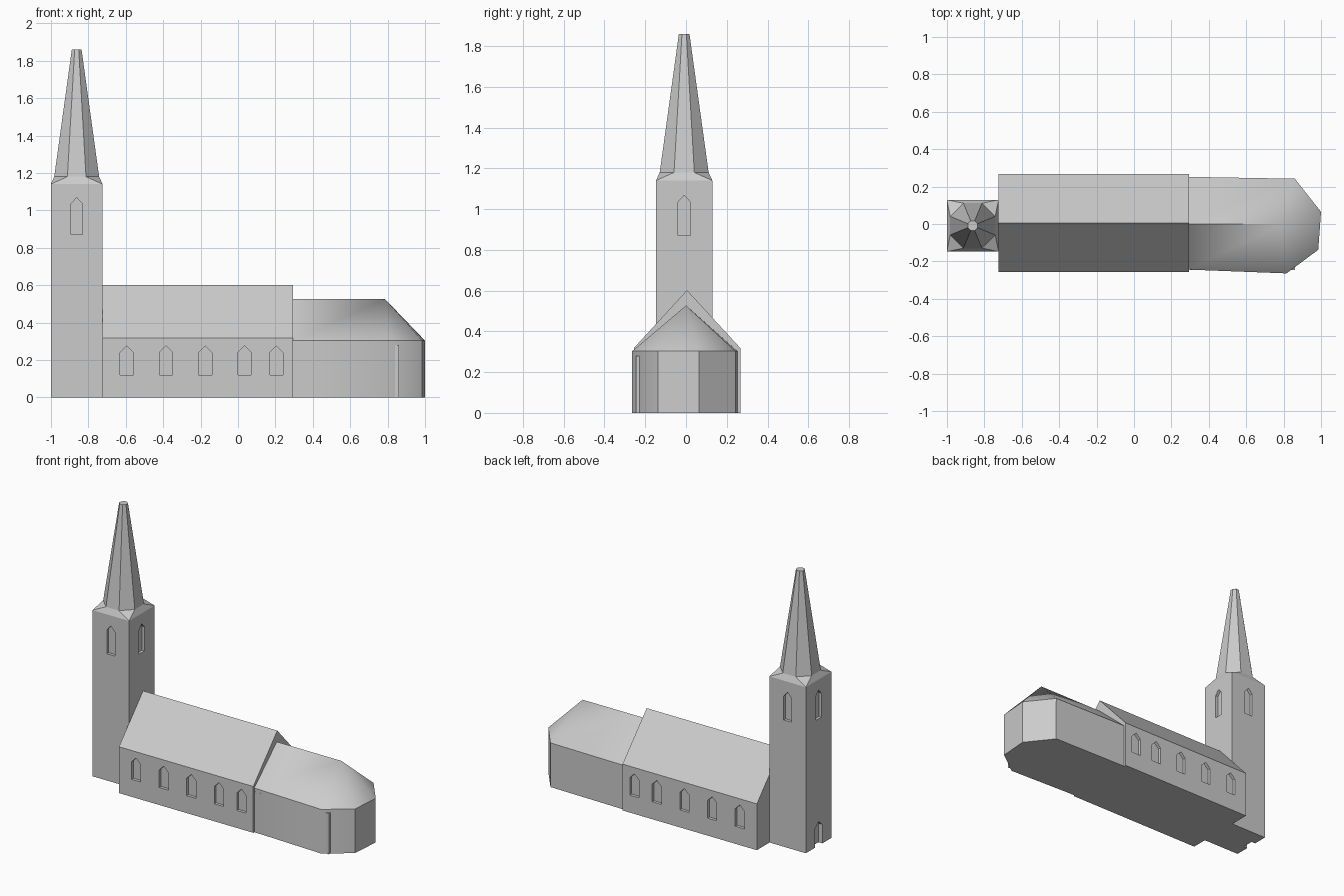
import bpy, bmesh, math
from mathutils import Matrix, Vector

if "Cube" in bpy.data.objects:
    bpy.data.objects.remove(bpy.data.objects["Cube"])

stone = bpy.data.materials.new("grey stone")
stone.diffuse_color = (0.6, 0.6, 0.6, 1)
stone.use_nodes = True
stone.node_tree.nodes["Principled BSDF"].inputs["Base Color"].default_value = stone.diffuse_color


def make(name, verts, faces):
    bm = bmesh.new()
    vs = [bm.verts.new(v) for v in verts]
    for f in faces:
        bm.faces.new([vs[i] for i in f])
    bmesh.ops.recalc_face_normals(bm, faces=bm.faces)
    me = bpy.data.meshes.new(name)
    bm.to_mesh(me)
    bm.free()
    me.materials.append(stone)
    ob = bpy.data.objects.new(name, me)
    bpy.context.collection.objects.link(ob)
    return ob


def prism(name, rings, caps=True):
    """Skin between equal-length rings of points, with end caps."""
    n = len(rings[0])
    faces = [(k * n + i, k * n + (i + 1) % n, (k + 1) * n + (i + 1) % n, (k + 1) * n + i)
             for k in range(len(rings) - 1) for i in range(n)]
    if caps:
        faces += [tuple(range(n)), tuple(range(len(rings) * n - n, len(rings) * n))]
    return make(name, [p for r in rings for p in r], faces)


def box(name, x0, x1, y0, y1, z0, z1):
    return prism(name, [[(x0, y0, z), (x1, y0, z), (x1, y1, z), (x0, y1, z)] for z in (z0, z1)])


def opening(target, x, y, angle, width, z0, shoulder, peak, depth=0.02):
    """Cut a pointed recess into a wall; angle 0 faces -y."""
    w = width / 2
    outline = [(-w, z0), (w, z0), (w, shoulder), (0, peak), (-w, shoulder)]
    m = Matrix.Translation((x, y, 0)) @ Matrix.Rotation(math.radians(angle), 4, 'Z')
    cutter = prism("cutter", [[m @ Vector((a, d, b)) for a, b in outline] for d in (-0.03, depth)])
    cutter.hide_render = True
    mod = target.modifiers.new("opening", 'BOOLEAN')
    mod.operation, mod.solver, mod.object = 'DIFFERENCE', 'EXACT', cutter
    bpy.context.view_layer.objects.active = target
    bpy.ops.object.modifier_apply(modifier=mod.name)
    bpy.data.objects.remove(cutter)


# Tower shaft with a belfry window on each side and a west door
TX, TY, H = -0.8625, -0.009, 0.1385
tower = box("tower", TX - H, TX + H, TY - H, TY + H, 0, 1.14)
for a in (0, 90, 180, 270):
    r = math.radians(a)
    opening(tower, TX + H * math.sin(r), TY - H * math.cos(r), a, 0.06, 0.87, 1.035, 1.068)
opening(tower, TX - H, TY, 270, 0.08, -0.05, 0.13, 0.165, 0.03)


# Octagonal spire and the skirt joining it to the square shaft
def octagon(apothem, z):
    r = apothem / math.cos(math.pi / 8)
    return [(TX + r * math.cos(math.pi / 8 + i * math.pi / 4),
             TY + r * math.sin(math.pi / 8 + i * math.pi / 4), z) for i in range(8)]


prism("spire", [octagon(0.12, 1.18), octagon(0.026, 1.86)])
corners = [(TX + sx * H, TY + sy * H, 1.14) for sx, sy in ((1, 1), (-1, 1), (-1, -1), (1, -1))]
skirt = []
for i in range(4):
    skirt.append((8 + i, 2 * i, 2 * i + 1))
    skirt.append((8 + i, 2 * i + 1, (2 * i + 2) % 8, 8 + (i + 1) % 4))
make("spire_skirt", octagon(0.12, 1.18) + corners, skirt)

# Nave with a gabled roof and pointed windows down both sides
Y0, Y1 = -0.256, 0.267
gable = [(Y0, 0), (Y1, 0), (Y1, 0.318), (0.005, 0.602), (Y0, 0.318)]
nave = prism("nave", [[(x, y, z) for y, z in gable] for x in (-0.725, 0.295)])
for x in (-0.595, -0.385, -0.175, 0.035, 0.205):
    opening(nave, x, Y0, 0, 0.07, 0.12, 0.24, 0.275)
    opening(nave, x, Y1, 180, 0.07, 0.12, 0.24, 0.275)

# Chancel walls with a faceted east end
plan = [(0.295, -0.244), (0.815, -0.264), (0.985, -0.138), (1.0, 0.065), (0.86, 0.242), (0.295, 0.252)]
EAVE = 0.303
walls = prism("chancel_walls", [[(x, y, z) for x, y in plan] for z in (0, EAVE)])

# Chancel roof: ridge running to a point above the east end
eaves = [(x, y, EAVE) for x, y in plan]
roof = make("chancel_roof", eaves + [(0.295, 0, 0.527), (0.785, 0, 0.527)],
            [(0, 1, 7, 6), (1, 2, 7), (2, 3, 7), (3, 4, 7), (4, 5, 6, 7), (5, 0, 6)])

# Inner chancel block whose corners show as slim wall strips
box("chancel_corner_strips", 0.30, 0.862, -0.246, 0.241, 0, 0.28)

for ob in (walls, roof):
    bpy.ops.object.select_all(action='DESELECT')
    ob.select_set(True)
    bpy.context.view_layer.objects.active = ob
    bpy.ops.object.shade_smooth_by_angle(angle=math.radians(42))
